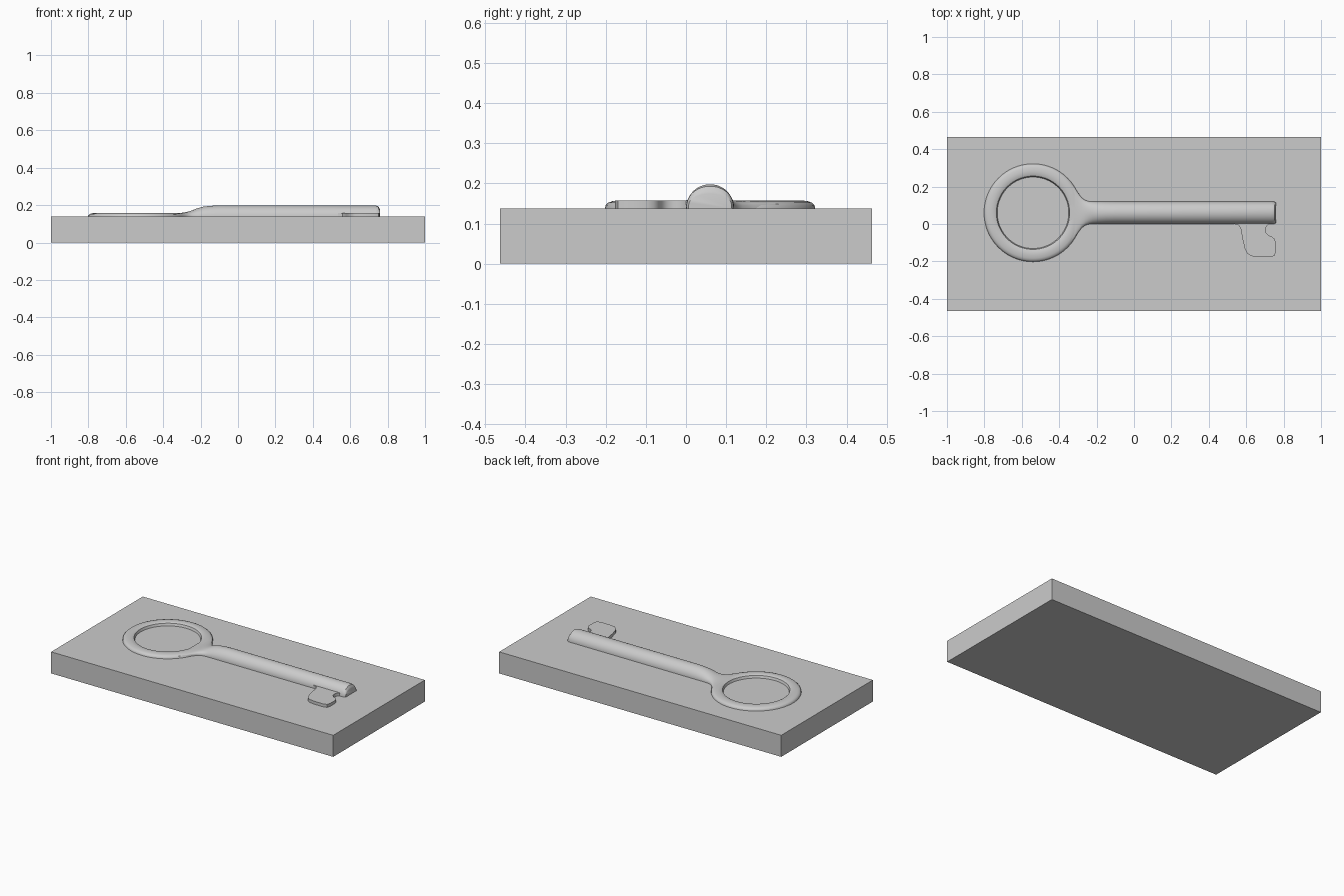
import bpy, bmesh, math

if "Cube" in bpy.data.objects:
    bpy.data.objects.remove(bpy.data.objects["Cube"])

TOP = 0.138      # upper face of the plate
CY = 0.06        # centre line of the key


def finish(name, bm, smooth=True):
    bmesh.ops.recalc_face_normals(bm, faces=bm.faces[:])
    mesh = bpy.data.meshes.new(name)
    bm.to_mesh(mesh)
    bm.free()
    ob = bpy.data.objects.new(name, mesh)
    bpy.context.collection.objects.link(ob)
    if smooth:
        bpy.ops.object.select_all(action='DESELECT')
        ob.select_set(True)
        bpy.context.view_layer.objects.active = ob
        bpy.ops.object.shade_smooth_by_angle(angle=math.radians(35))
    return ob


def bridge(bm, rows, closed):
    # Skin consecutive rows of vertices with quads
    for a, b in zip(rows, rows[1:]):
        n = len(a)
        for i in range(n if closed else n - 1):
            j = (i + 1) % n
            bm.faces.new((a[i], a[j], b[j], b[i]))


# Base plate
bm = bmesh.new()
bmesh.ops.create_cube(bm, size=1)
for v in bm.verts:
    v.co.x *= 2
    v.co.y *= 0.928
    v.co.z = (v.co.z + 0.5) * TOP
finish("base_plate", bm, False)

# Ring handle: turned low profile with rounded rims
profile = [(0.262, 0), (0.260, 0.008), (0.254, 0.014), (0.243, 0.018),
           (0.225, 0.020), (0.203, 0.019), (0.196, 0.015), (0.191, 0.0)]
bm = bmesh.new()
SEG = 96
rows = [[bm.verts.new((-0.54 + r * math.cos(2 * math.pi * i / SEG),
                       CY + r * math.sin(2 * math.pi * i / SEG), TOP + z))
         for i in range(SEG)] for r, z in profile]
bridge(bm, rows, True)
finish("key_ring", bm)

# Shaft: lofted half-round sections, flaring and flattening into the ring
# (x, half width, height, roundness: small = flat top)
sections = [(-0.346, 0.172, 0.019, 0.25), (-0.32, 0.138, 0.020, 0.3),
            (-0.30, 0.108, 0.021, 0.4), (-0.28, 0.081, 0.024, 0.55),
            (-0.26, 0.067, 0.029, 0.7), (-0.24, 0.061, 0.036, 0.9),
            (-0.22, 0.060, 0.044, 1), (-0.19, 0.060, 0.053, 1),
            (-0.15, 0.060, 0.058, 1), (-0.10, 0.060, 0.060, 1),
            (0.735, 0.060, 0.060, 1), (0.75, 0.059, 0.055, 0.9),
            (0.757, 0.055, 0.043, 0.75), (0.759, 0.054, 0.036, 0.7)]
bm = bmesh.new()
N = 24
rows = []
for x, hw, h, e in sections:
    row = []
    for i in range(N + 1):
        a = math.pi * (i / N - 0.5)
        row.append(bm.verts.new((x, CY + hw * math.sin(a),
                                 TOP + h * max(0, math.cos(a)) ** e)))
    rows.append(row)
bridge(bm, rows, False)
bm.faces.new(rows[-1])
finish("key_shaft", bm)

# Bit: notched tooth with a bevelled rim
outline = [(0.53, 0.04), (0.535, 0.0), (0.56, -0.007), (0.572, -0.03),
           (0.580, -0.08), (0.592, -0.13), (0.605, -0.157), (0.625, -0.171),
           (0.665, -0.177), (0.730, -0.177), (0.750, -0.170), (0.757, -0.152),
           (0.758, -0.100), (0.752, -0.080), (0.738, -0.068), (0.718, -0.060),
           (0.706, -0.047), (0.703, -0.03), (0.708, -0.012), (0.72, 0.0),
           (0.72, 0.04)]
bm = bmesh.new()
low = [bm.verts.new((x, y, TOP)) for x, y in outline]
high = [bm.verts.new((x, y, TOP + 0.010)) for x, y in outline]
bridge(bm, [low, high], True)
cap = bm.faces.new(high)
bmesh.ops.inset_region(bm, faces=[cap], thickness=0.009, use_even_offset=True)
for v in cap.verts:
    v.co.z = TOP + 0.019
finish("key_bit", bm)
